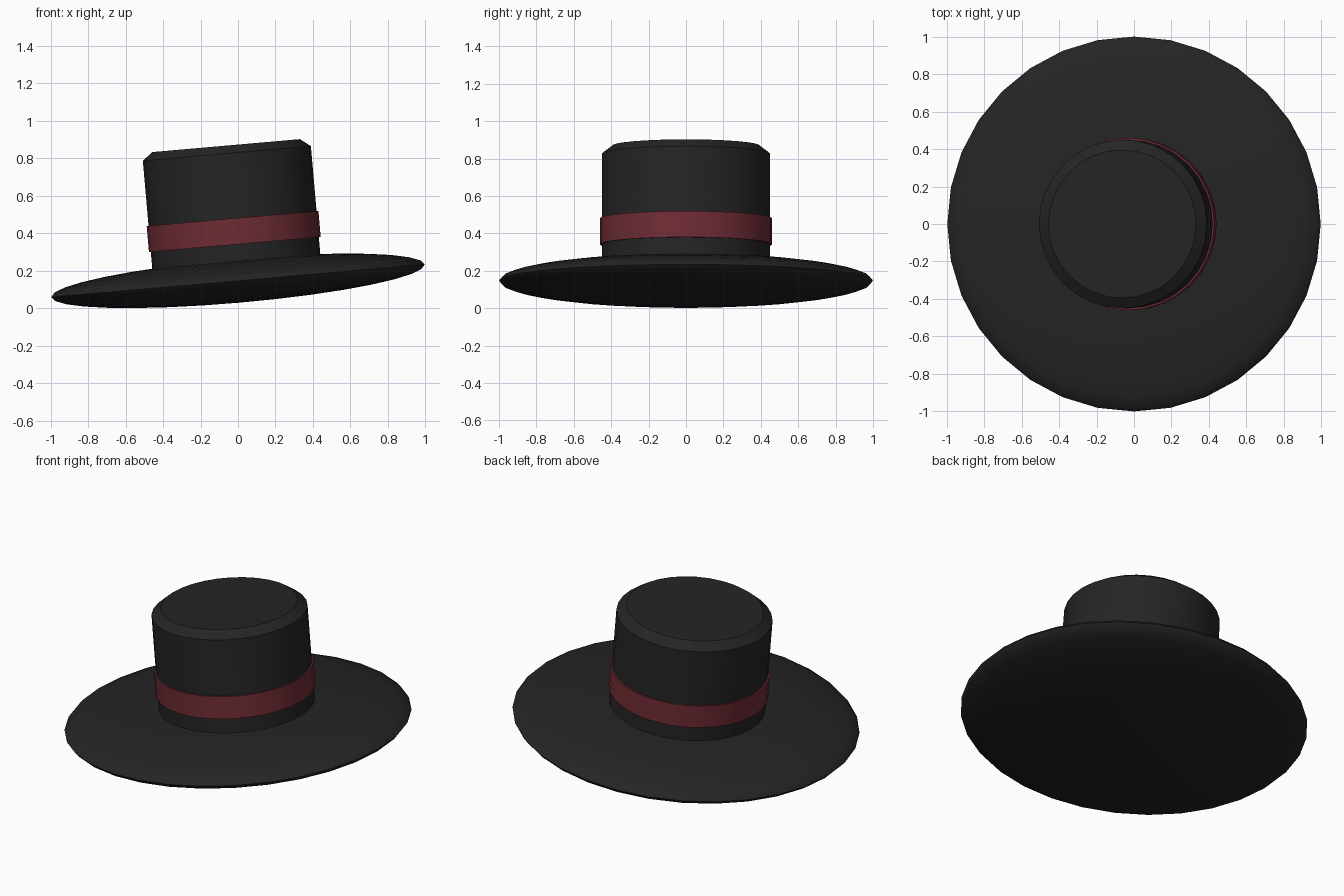
import bpy, math
from mathutils import Matrix

if "Cube" in bpy.data.objects:
    bpy.data.objects.remove(bpy.data.objects["Cube"])

# whole hat leans 5 degrees about the y axis
TILT = Matrix.Translation((0, 0, 0.147)) @ Matrix.Rotation(math.radians(-5), 4, 'Y')
SIDES = 32


def material(name, color):
    m = bpy.data.materials.new(name)
    m.diffuse_color = color
    m.use_nodes = True
    m.node_tree.nodes["Principled BSDF"].inputs["Base Color"].default_value = m.diffuse_color
    return m


black = material("black_felt", (0.018, 0.018, 0.018, 1))
red = material("red_ribbon", (0.16, 0.025, 0.035, 1))


def lathe(name, profile, mat):
    """Spin an (r, z) profile round z; zero radius closes to a pole."""
    verts, faces, rings = [], [], []
    for r, z in profile:
        n = 1 if r == 0 else SIDES
        rings.append(range(len(verts), len(verts) + n))
        for i in range(n):
            a = 2 * math.pi * i / SIDES
            verts.append((r * math.cos(a), r * math.sin(a), z))
    for a, b in zip(rings, rings[1:]):
        for i in range(SIDES):
            j = (i + 1) % SIDES
            f = [a[i % len(a)], a[j % len(a)], b[j % len(b)], b[i % len(b)]]
            faces.append(list(dict.fromkeys(f)))
    me = bpy.data.meshes.new(name)
    me.from_pydata(verts, [], faces)
    me.materials.append(mat)
    ob = bpy.data.objects.new(name, me)
    bpy.context.collection.objects.link(ob)
    ob.matrix_world = TILT
    bpy.context.view_layer.objects.active = ob
    ob.select_set(True)
    bpy.ops.object.shade_smooth_by_angle(angle=math.radians(30))
    ob.select_set(False)
    return ob


# brim: flattened ball
brim = [(math.cos(t), 0.117 * math.sin(t))
        for t in (math.pi * (i / 16 - 0.5) for i in range(1, 16))]
lathe("brim", [(0, -0.117)] + brim + [(0, 0.117)], black)

# crown: straight drum with chamfered top edge
lathe("crown", [(0, 0.02), (0.45, 0.02), (0.45, 0.682), (0.395, 0.724), (0, 0.724)], black)

# ribbon band round the crown
lathe("hat_band", [(0.44, 0.194), (0.46, 0.194), (0.46, 0.334), (0.44, 0.334)], red)
